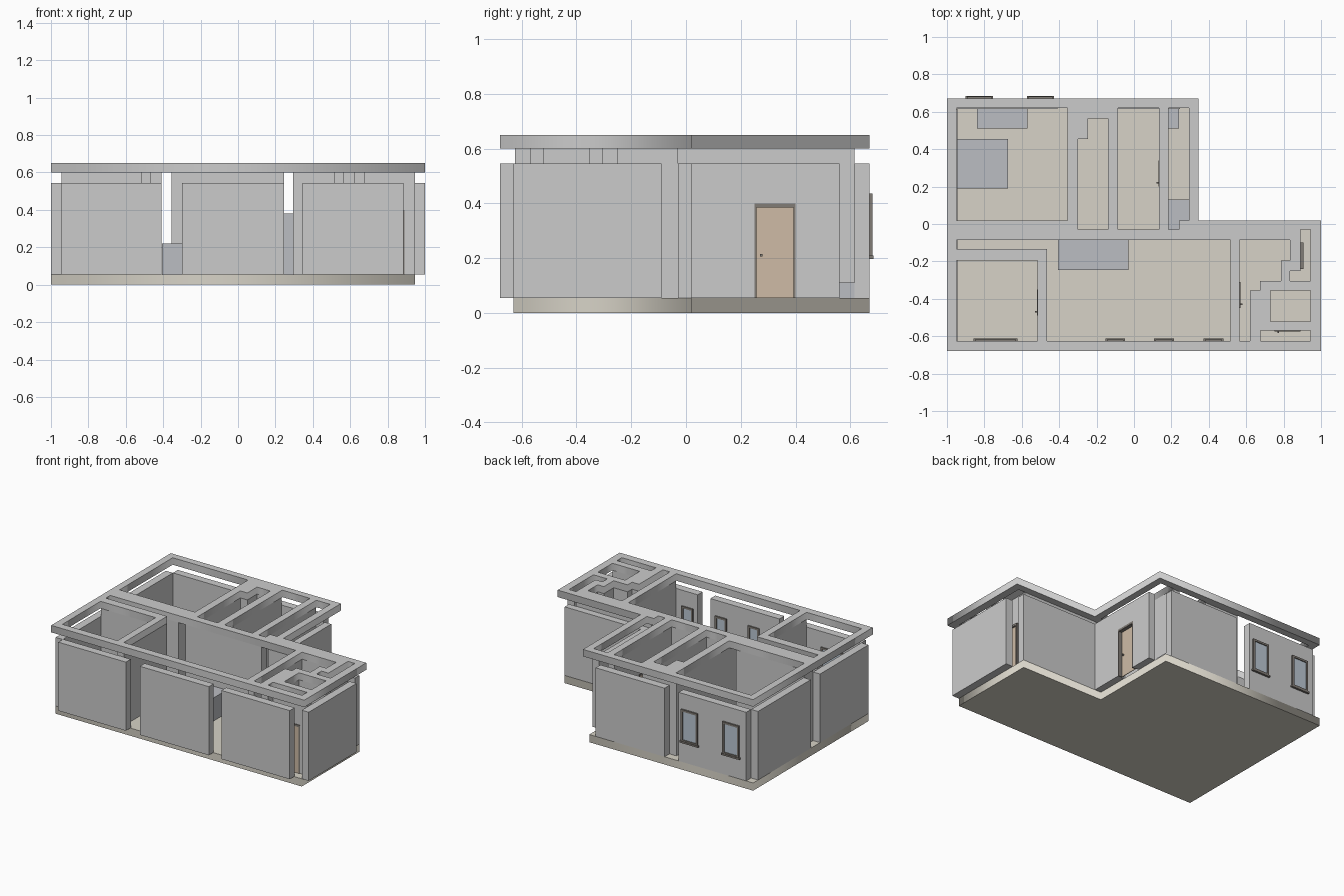
import bpy, bmesh

if "Cube" in bpy.data.objects:
    bpy.data.objects.remove(bpy.data.objects["Cube"])


def material(name, r, g, b):
    m = bpy.data.materials.new(name)
    m.diffuse_color = (r, g, b, 1)
    m.use_nodes = True
    m.node_tree.nodes["Principled BSDF"].inputs["Base Color"].default_value = m.diffuse_color
    return m


FLOOR = material("floor_beige", 0.68, 0.65, 0.57)
WOOD = material("door_wood", 0.62, 0.50, 0.38)
TRIM = material("dark_trim", 0.22, 0.20, 0.18)
GLASS = material("glass", 0.50, 0.58, 0.66)
FURN = material("furniture_grey", 0.50, 0.51, 0.54)


def boxes(name, items, mat=None):
    """One object from boxes given as (x0, x1, y0, y1, z0, z1)."""
    bm = bmesh.new()
    for x0, x1, y0, y1, z0, z1 in items:
        vs = bmesh.ops.create_cube(bm, size=1)["verts"]
        for v in vs:
            v.co = (x1 if v.co.x > 0 else x0, y1 if v.co.y > 0 else y0,
                    z1 if v.co.z > 0 else z0)
    me = bpy.data.meshes.new(name)
    bm.to_mesh(me)
    bm.free()
    ob = bpy.data.objects.new(name, me)
    bpy.context.collection.objects.link(ob)
    if mat:
        me.materials.append(mat)
    return ob


def slab(name, outlines, z0, z1, mat=None):
    """Extruded flat outline; further outlines are holes."""
    cu = bpy.data.curves.new(name, 'CURVE')
    cu.dimensions, cu.fill_mode, cu.extrude = '2D', 'BOTH', (z1 - z0) / 2
    for pts in outlines:
        s = cu.splines.new('POLY')
        s.points.add(len(pts) - 1)
        for p, (x, y) in zip(s.points, pts):
            p.co = (x, y, 0, 1)
        s.use_cyclic_u = True
    tmp = bpy.data.objects.new(name + "_curve", cu)
    bpy.context.collection.objects.link(tmp)
    deps = bpy.context.evaluated_depsgraph_get()
    me = bpy.data.meshes.new_from_object(tmp.evaluated_get(deps))
    bpy.data.objects.remove(tmp)
    for v in me.vertices:
        v.co.z += (z0 + z1) / 2
    ob = bpy.data.objects.new(name, me)
    bpy.context.collection.objects.link(ob)
    me.materials.clear()
    if mat:
        me.materials.append(mat)
    return ob


def rect(x0, x1, y0, y1):
    return [(x0, y0), (x1, y0), (x1, y1), (x0, y1)]


def ell(x0, x1, xm, y0, y1, ym):
    return [(x0, y0), (x1, y0), (x1, ym), (xm, ym), (xm, y1), (x0, y1)]


Z0, ZP, ZW, ZT = 0.055, 0.545, 0.60, 0.65

# floor slab
slab("floor_slab", [ell(-1, .945, .295, -.63, .67, .02)], 0, Z0, FLOOR)

# top beam following all the walls, with room openings
slab("top_beam", [
    ell(-1, 1, .345, -.68, .67, .02),
    rect(-.95, -.355, .02, .62),
    [(-.30, -.03), (-.14, -.03), (-.14, .565), (-.245, .565), (-.245, .455), (-.30, .455)],
    rect(-.085, .135, -.03, .62),
    [(.185, -.03), (.24, -.03), (.24, .02), (.295, .02), (.295, .62), (.185, .62)],
    [(-.95, -.135), (-.465, -.135), (-.465, -.625), (.515, -.625), (.515, -.085), (-.95, -.085)],
    rect(-.95, -.515, -.625, -.195),
    [(.565, -.625), (.62, -.625), (.62, -.355), (.675, -.355), (.675, -.305), (.785, -.305),
     (.785, -.195), (.835, -.195), (.835, -.085), (.565, -.085)],
    [(.835, -.305), (.945, -.305), (.945, -.03), (.89, -.03), (.89, -.25), (.835, -.25)],
    rect(.73, .945, -.52, -.355),
    rect(.675, .945, -.625, -.57)], ZW, ZT)


def walls(name, plans, top):
    boxes(name, [p + (Z0, top) for p in plans])


# outer wall panels
walls("front_panels", [(-.945, -.41, -.68, -.625), (-.30, .245, -.68, -.625),
                       (.345, .885, -.68, -.625)], ZP)
walls("left_panels", [(-1, -.945, -.63, -.085), (-1, -.945, .02, .615)], ZP)
walls("back_panels", [(-.945, -.41, .615, .67), (-.30, .245, .615, .67)], ZP)
walls("right_panel", [(.945, 1, -.63, -.09)], ZP)
walls("wing_back_panel", [(.345, .945, -.03, .02)], ZP)
boxes("wing_side_panel", [(.295, .345, -.03, .25, Z0, ZP), (.295, .345, .40, .56, Z0, ZP),
                          (.295, .345, .25, .40, .40, ZP)])

# inner walls
walls("corridor_wall", [(-.945, -.41, -.085, .02), (-.355, -.30, -.085, .615),
                        (-.30, .245, -.085, -.03), (.295, .835, -.085, -.03)], ZW)
walls("back_room_walls", [(-.30, -.245, .455, .615), (-.245, -.14, .565, .615),
                          (-.14, -.085, -.03, .615), (.135, .185, -.03, .615)], ZW)
walls("left_room_walls", [(-.515, -.465, -.625, -.135), (-.945, -.515, -.195, -.135)], ZW)
walls("right_room_walls", [(.515, .565, -.625, -.085), (.62, .675, -.625, -.355),
                           (.675, .945, -.355, -.305), (.675, .73, -.52, -.355),
                           (.675, .945, -.57, -.52), (.785, .835, -.305, -.195),
                           (.835, .89, -.25, -.03)], ZW)

# furniture blocks
for name, p in {"bed": (-.95, -.675, .19, .455, Z0, .165),
                "dresser": (-.84, -.57, .51, .62, Z0, .165),
                "sofa": (-.405, -.03, -.245, -.085, Z0, .22),
                "cabinet": (.185, .295, -.03, .13, Z0, .38),
                "low_seat": (.185, .24, .51, .615, Z0, .11)}.items():
    boxes(name, [p], FURN)


def on_wall(axis, wall, side, u0, u1, d0, d1, z0, z1):
    """Box on a wall face: u along the wall, d out from it."""
    a, b = sorted((wall + side * d0, wall + side * d1))
    return (a, b, u0, u1, z0, z1) if axis == 'x' else (u0, u1, a, b, z0, z1)


def window(name, wall, side, u, w, depth):
    def f(*a):
        return on_wall('y', wall, side, *a)
    z0, z1, h, t = .205, .435, w / 2, .014
    boxes(name + "_frame", [
        f(u - h, u - h + t, 0, depth, z0, z1), f(u + h - t, u + h, 0, depth, z0, z1),
        f(u - h, u + h, 0, depth, z1 - t, z1), f(u - h, u + h, 0, depth, z0, z0 + t),
        f(u - h - .008, u + h + .008, 0, depth + .004, z0 - .008, z0 + .004)], TRIM)
    boxes(name + "_glass", [f(u - h + t, u + h - t, 0, depth * .4, z0 + t, z1 - t)], GLASS)


for i, u in enumerate((-.828, -.50)):
    window(f"back_window_{i}", .67, 1, u, .13, .011)
for i, (u, w) in enumerate(((-.74, .22), (-.1, .09), (.16, .09), (.425, .09))):
    window(f"front_window_{i}", -.625, 1, u, w, .008)


def door(name, axis, wall, side, u0, u1, knob, depth, inset=0.0):
    def f(*a):
        return on_wall(axis, wall, side, *a)
    t = .008
    boxes(name + "_leaf", [f(u0 + t, u1 - t, -inset, -inset + .004, Z0, .385)], WOOD)
    boxes(name + "_frame", [f(u0, u0 + t, -inset, depth, Z0, .385),
                            f(u1 - t, u1, -inset, depth, Z0, .385),
                            f(u0, u1, -inset, depth, .385, .40)], TRIM)
    boxes(name + "_knob", [f(knob - .004, knob + .004, -inset, -inset + .014, .205, .215)], TRIM)


# doors
door("entry_door", 'x', .345, 1, .25, .40, .275, 0, .03)
door("side_door", 'x', .89, 1, -.24, -.10, -.22, .015)
door("hall_door", 'x', .135, -1, .20, .34, .22, .004)
door("left_room_door", 'x', -.515, -1, -.49, -.35, -.47, .004)
door("right_room_door", 'x', .565, 1, -.45, -.31, -.43, .004)
door("closet_door", 'y', -.57, -1, .75, .89, .77, .004)
